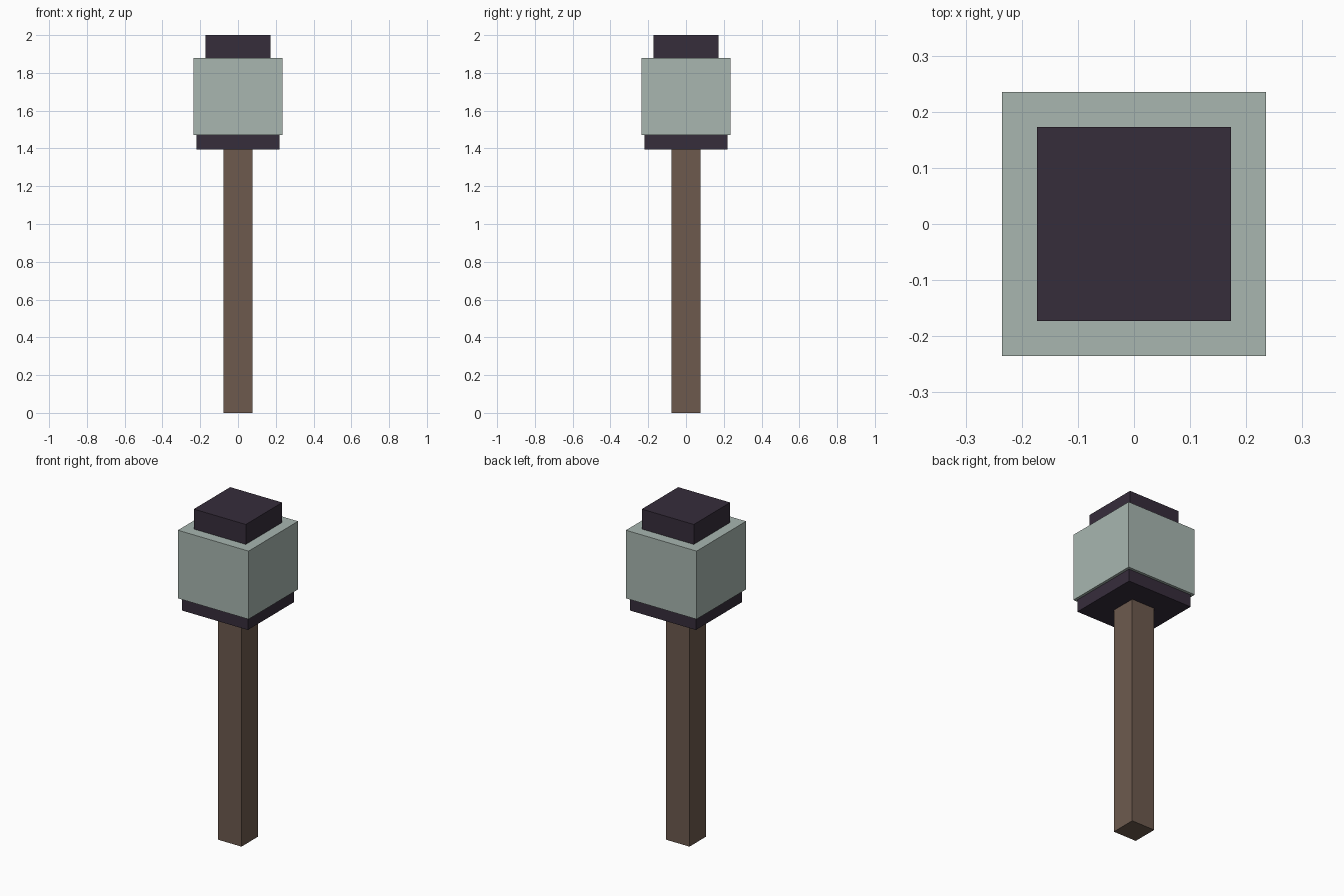
import bpy

cube = bpy.data.objects.get("Cube")
if cube:
    bpy.data.objects.remove(cube, do_unlink=True)


def make_material(name, rgb):
    mat = bpy.data.materials.new(name)
    mat.use_nodes = True
    color = (*rgb, 1.0)
    mat.diffuse_color = color
    mat.node_tree.nodes["Principled BSDF"].inputs["Base Color"].default_value = color
    return mat


def square_block(name, half_width, bottom, top, mat):
    bpy.ops.mesh.primitive_cube_add(size=1, location=(0, 0, (bottom + top) / 2))
    block = bpy.context.object
    block.name = name
    block.scale = (2 * half_width, 2 * half_width, top - bottom)
    bpy.ops.object.transform_apply(location=False, rotation=False, scale=True)
    block.data.materials.append(mat)
    return block


wood = make_material("brown wood", (0.153, 0.102, 0.076))
metal = make_material("dark purple metal", (0.037, 0.026, 0.044))
glass = make_material("pale green glass", (0.392, 0.468, 0.434))

# Post
square_block("post", 0.078, 0.0, 1.395, wood)

# Lantern head: base plate, glass box and cap
square_block("lantern_base", 0.219, 1.395, 1.47, metal)
square_block("lantern_glass", 0.235, 1.47, 1.88, glass)
square_block("lantern_cap", 0.173, 1.88, 2.0, metal)
